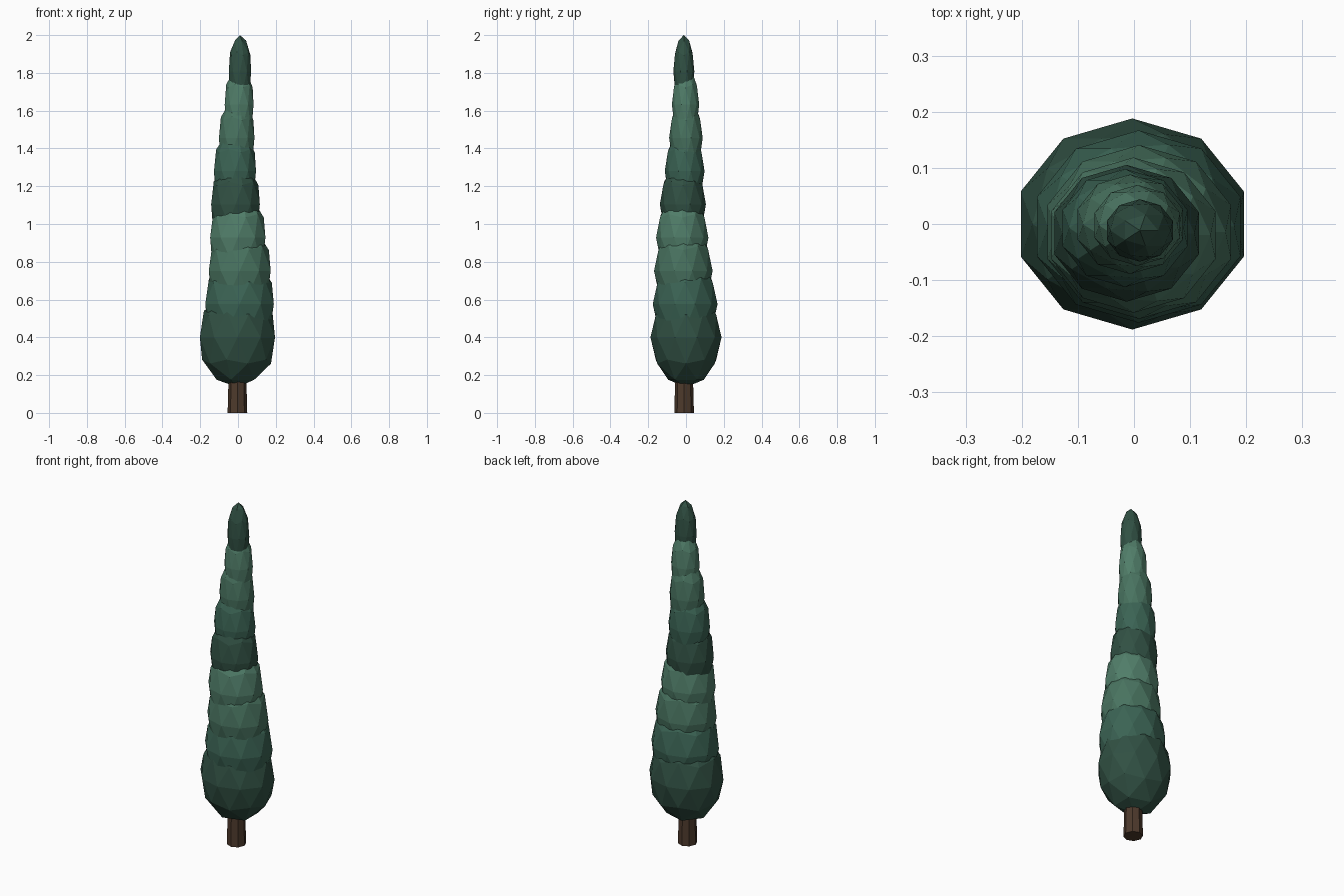
import bpy
import math

if "Cube" in bpy.data.objects:
    bpy.data.objects.remove(bpy.data.objects["Cube"])


def material(name, rgb):
    m = bpy.data.materials.new(name)
    m.diffuse_color = (*rgb, 1)
    m.use_nodes = True
    m.node_tree.nodes["Principled BSDF"].inputs["Base Color"].default_value = m.diffuse_color
    return m


greens = [
    material("dark_green", (0.030, 0.080, 0.056)),
    material("mid_green", (0.043, 0.125, 0.088)),
    material("soft_green", (0.065, 0.170, 0.115)),
    material("light_green", (0.080, 0.205, 0.140)),
]
bark = material("bark", (0.075, 0.042, 0.025))

# Trunk: short tapered eight-sided post
bpy.ops.mesh.primitive_cone_add(vertices=8, radius1=0.052, radius2=0.044,
                                depth=0.3, location=(-0.003, -0.01, 0.15))
trunk = bpy.context.object
trunk.name = "trunk"
trunk.data.materials.append(bark)

# Foliage: overlapping faceted blobs, shrinking upward along a gentle spiral
for i in range(9):
    rx = 0.209 - 0.0184 * i
    rz = 0.264 - 0.009 * i
    x = 0.0135 * math.sin(i) - 0.003
    y = 0.01 * math.cos(i) - 0.01
    z = 0.40 + 0.176 * i
    bpy.ops.mesh.primitive_ico_sphere_add(subdivisions=2, radius=1,
                                          location=(x, y, z))
    blob = bpy.context.object
    blob.name = f"foliage_{i + 1}"
    blob.scale = (rx, rx * 0.9, rz)
    blob.data.materials.append(greens[i % 4])
